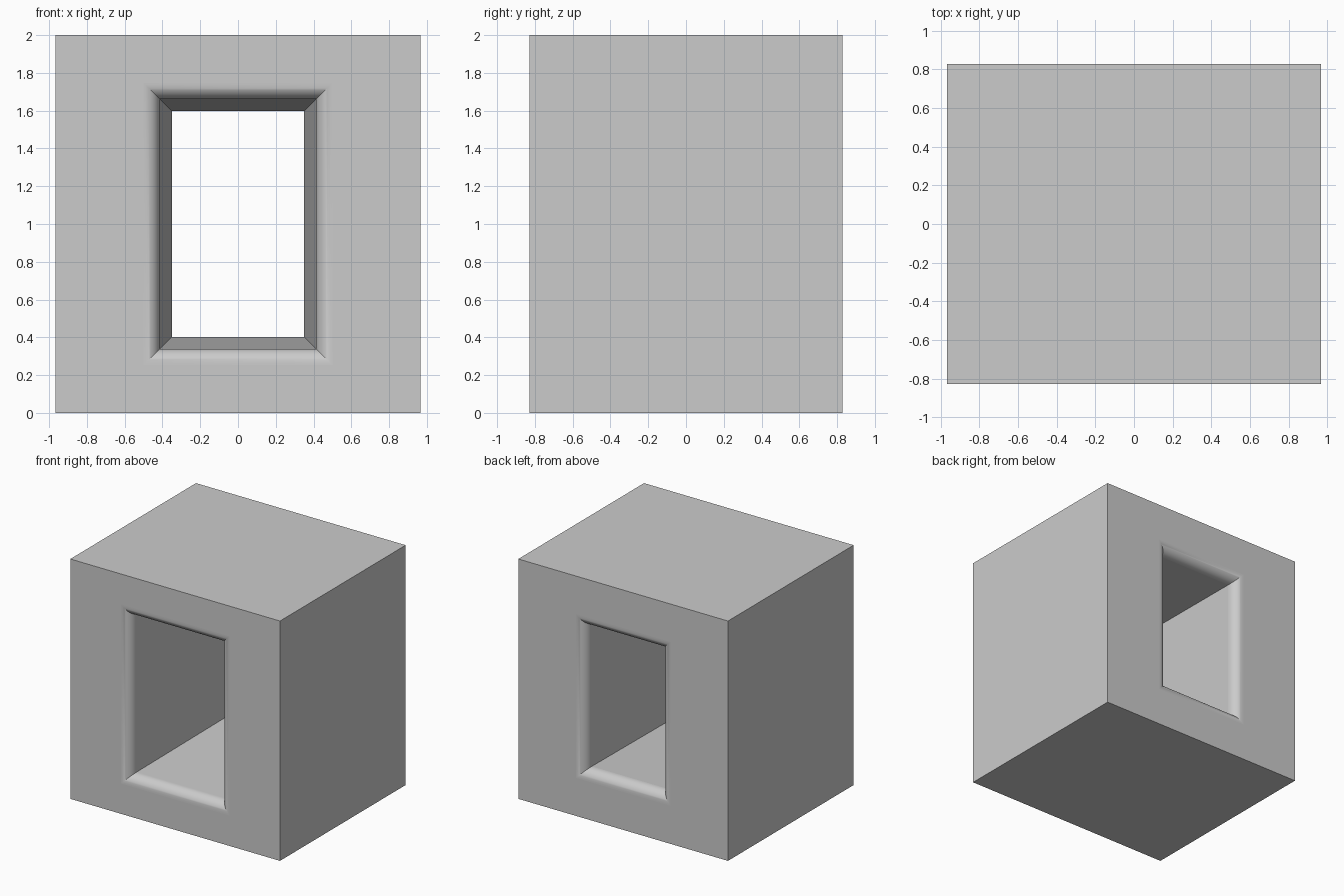
import bpy, bmesh, math

if "Cube" in bpy.data.objects:
    bpy.data.objects.remove(bpy.data.objects["Cube"])

HX, HY, CZ = 0.967, 0.828, 1.0   # half width, half depth, centre height
R = 0.086                        # flare radius at both mouths
W_FRONT, W_BACK = 0.414, 0.35    # half width of the tunnel, tapering to the back
EXTRA = 0.247                    # tunnel half height minus half width
SEG = 14

# Profile of the block: rectangles given as (half width, half height, y)
rings = [(HX, 1.0, -HY)]
for i in range(SEG + 1):         # front flare
    a = i / SEG * math.pi / 2
    w = W_FRONT + R * (1 - math.sin(a))
    rings.append((w, w + EXTRA, -HY + R * (1 - math.cos(a))))
for i in range(SEG, -1, -1):     # back flare
    a = i / SEG * math.pi / 2
    w = W_BACK + R * (1 - math.sin(a))
    rings.append((w, w + EXTRA, HY - R * (1 - math.cos(a))))
rings.append((HX, 1.0, HY))

# Join the rectangles into one closed block with a tunnel
bm = bmesh.new()
loops = [[bm.verts.new((sx * w, y, CZ + sz * h))
          for sx, sz in ((-1, -1), (1, -1), (1, 1), (-1, 1))]
         for w, h, y in rings]
for k, a in enumerate(loops):
    b = loops[(k + 1) % len(loops)]
    for i in range(4):
        j = (i + 1) % 4
        bm.faces.new((a[i], a[j], b[j], b[i]))
bmesh.ops.recalc_face_normals(bm, faces=bm.faces)
mesh = bpy.data.meshes.new("tunnel_block")
bm.to_mesh(mesh)
bm.free()
block = bpy.data.objects.new("tunnel_block", mesh)
bpy.context.collection.objects.link(block)

# Smooth flares, flat faces and walls
bpy.context.view_layer.objects.active = block
block.select_set(True)
bpy.ops.object.shade_smooth_by_angle(angle=math.radians(30))
for p in block.data.polygons:
    if p.area > 0.2:
        p.use_smooth = False
